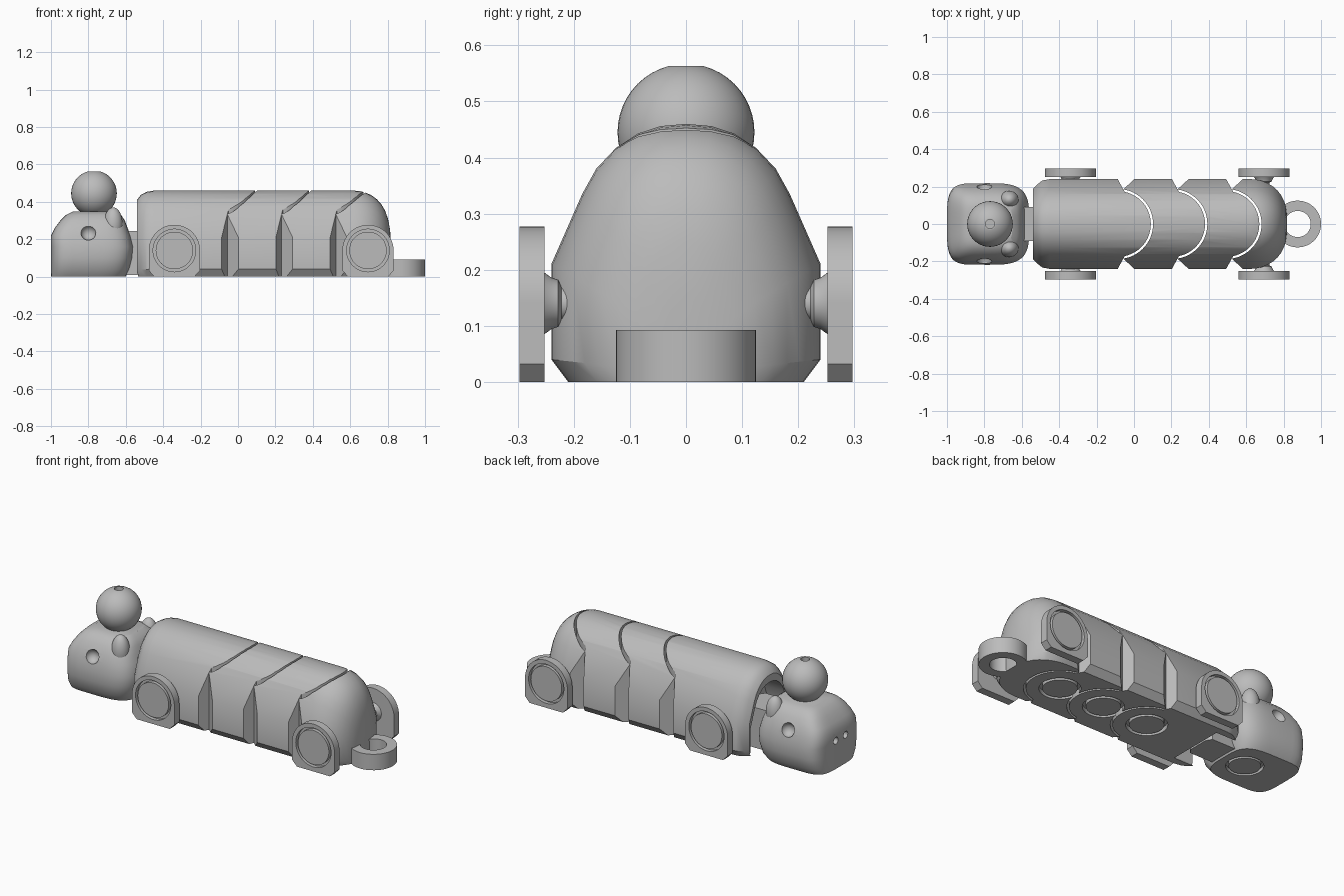
import bpy, bmesh, math
from mathutils import Matrix, Vector

cube = bpy.data.objects.get("Cube")
if cube:
    bpy.data.objects.remove(cube)

grey = bpy.data.materials.new("plain grey")
grey.use_nodes = True
grey.diffuse_color = (0.5, 0.5, 0.5, 1)
grey.node_tree.nodes["Principled BSDF"].inputs["Base Color"].default_value = (0.5, 0.5, 0.5, 1)


def finish(name, bm):
    bmesh.ops.recalc_face_normals(bm, faces=bm.faces)
    mesh = bpy.data.meshes.new(name)
    bm.to_mesh(mesh)
    bm.free()
    mesh.materials.append(grey)
    obj = bpy.data.objects.new(name, mesh)
    bpy.context.collection.objects.link(obj)
    return obj


def loft(name, rings):
    """Skin a list of closed point rings and cap both ends."""
    bm = bmesh.new()
    rows = [[bm.verts.new(p) for p in ring] for ring in rings]
    for a, b in zip(rows, rows[1:]):
        for i in range(len(a)):
            j = (i + 1) % len(a)
            bm.faces.new((a[i], a[j], b[j], b[i]))
    bm.faces.new(rows[0])
    bm.faces.new(rows[-1])
    return finish(name, bm)


def prism(name, outline, z0, z1):
    return loft(name, [[(x, y, z) for x, y in outline] for z in (z0, z1)])


def lathe(name, profile, origin, axis, closed=False, steps=48):
    """Spin (radius, height) points around an axis through the origin."""
    turn = Vector((0, 0, 1)).rotation_difference(Vector(axis)).to_matrix().to_4x4()
    place = Matrix.Translation(origin) @ turn
    rings = []
    for r, h in profile:
        rings.append([place @ Vector((r * math.cos(t), r * math.sin(t), h))
                      for t in (2 * math.pi * i / steps for i in range(steps))])
    if not closed:
        return loft(name, rings)
    bm = bmesh.new()
    rows = [[bm.verts.new(p) for p in ring] for ring in rings]
    for k, a in enumerate(rows):
        b = rows[(k + 1) % len(rows)]
        for i in range(steps):
            j = (i + 1) % steps
            bm.faces.new((a[i], a[j], b[j], b[i]))
    return finish(name, bm)


def tube(name, inner, outer, h0, h1, origin, axis):
    return lathe(name, [(inner, h0), (outer, h0), (outer, h1), (inner, h1)], origin, axis, True)


def ball(name, centre, radii):
    bm = bmesh.new()
    bmesh.ops.create_uvsphere(bm, u_segments=40, v_segments=24, radius=1,
                              matrix=Matrix.Translation(centre) @ Matrix.Diagonal((*radii, 1)))
    return finish(name, bm)


def combine(target, tool, operation="DIFFERENCE"):
    mod = target.modifiers.new("cut", "BOOLEAN")
    mod.operation, mod.solver, mod.object = operation, "EXACT", tool
    bpy.context.view_layer.objects.active = target
    bpy.ops.object.modifier_apply(modifier=mod.name)
    bpy.data.objects.remove(tool)


# Body cross-section, mirrored across the middle
half = [(.21, 0), (.24, .04), (.24, .21), (.185, .335), (.16, .38),
        (.125, .417), (.085, .443), (.045, .456), (0, .46)]
section = half + [(-y, z) for y, z in half[-2::-1]]


def body_ring(x, sy, sz):
    return [(x, y * sy, z * sz) for y, z in section]


def body_hull(name):
    stations = [(-.54, .78, .89), (-.52, .87, .95), (-.49, .97, .985), (-.45, 1, 1), (.62, 1, 1)]
    for i in range(1, 10):
        t = math.radians(i * 9.4)
        stations.append((.62 + .2 * math.sin(t), math.cos(t) ** .75, math.cos(t) ** .45))
    return loft(name, [body_ring(*s) for s in stations])


# Four body segments: the shared hull trimmed by a plan with a hinge curve
PITCH, HINGE = .29, -.085
names = ["front_body", "middle_body_front", "middle_body_rear", "rear_body"]


def arc(cx, radius, y_end):
    a = math.asin(y_end / radius)
    return [(cx + radius * math.cos(a * k / 14), radius * math.sin(a * k / 14))
            for k in range(-14, 15)]


for n, name in enumerate(names):
    hinge = HINGE + PITCH * n
    if n == 0:
        plan = [(-.7, .3), (-.7, -.3)]
    else:
        socket = arc(hinge - PITCH, .187, .185)[::-1]
        side = hinge - PITCH + .087
        plan = [(side + .06, .3), (side, .24)] + socket + [(side, -.24), (side + .06, -.3)]
    if n == 3:
        plan += [(1, -.3), (1, .3)]
    else:
        end = hinge - .035
        plan += [(end, -.3)] + arc(hinge, .175, .1714) + [(end, .3)]
    seg = body_hull(name)
    combine(seg, prism("plan", plan, -.1, .6), "INTERSECT")
    if n == 0:
        # Open pocket that receives the neck
        combine(seg, loft("pocket", [[(x, y * .74, z * .84 - .02) for y, z in section]
                                     for x in (-.6, -.41)]))
    if n < 3:
        combine(seg, tube("pin_groove", .09, .108, -.02, .025, (hinge, 0, 0), (0, 0, 1)))

# Wheels: arched plate with flat chamfered foot, face groove and flared axle
for cx, place in ((-.34, "front"), (.695, "rear")):
    for s, hand in ((1, "left"), (-1, "right")):
        rim = [(cx + .137 * math.cos(math.pi * i / 32), .14 + .137 * math.sin(math.pi * i / 32))
               for i in range(33)]
        rim += [(cx - .137, .032), (cx - .107, 0), (cx + .107, 0), (cx + .137, .032)]
        wheel = loft(f"{place}_{hand}_wheel", [[(x, s * y, z) for x, z in rim] for y in (.252, .297)])
        combine(wheel, tube("face_groove", .1, .114, .275, .32, (cx, 0, .14), (0, s, 0)))
        lathe(f"{place}_{hand}_axle", [(.03, .15), (.03, .222), (.042, .228), (.046, .24), (.056, .254)],
              (cx, 0, .14), (0, s, 0))

# Head: rounded-box plan lofted upward
def head_ring(z, x0, x1, width):
    ring = []
    for i in range(56):
        t = 2 * math.pi * i / 56
        c, d = math.cos(t), math.sin(t)
        power = .36 if c < 0 else .62
        ring.append(((x0 + x1) / 2 + (x1 - x0) / 2 * math.copysign(abs(c) ** power, c),
                     width * math.copysign(abs(d) ** .5, d), z))
    return ring


head = loft("head", [head_ring(*r) for r in (
    (0, -1, -.6, .175), (.04, -1, -.58, .205), (.1, -1, -.565, .217), (.16, -1, -.56, .218),
    (.22, -1, -.575, .205), (.26, -.98, -.59, .19), (.3, -.95, -.605, .168),
    (.33, -.92, -.625, .14), (.347, -.885, -.65, .105))])
for s in (1, -1):
    combine(head, ball("eye_socket", (-.8, s * .205, .235), (.04, .04, .04)))
    combine(head, lathe("nostril", [(.02, -.03), (.02, .03)], (-1, s * .045, .165), (1, 0, 0)))
    ball("left_ear" if s > 0 else "right_ear", (-.667, s * .13, .28), (.05, .048, .09))
combine(head, tube("base_groove", .083, .098, -.02, .02, (-.74, 0, 0), (0, 0, 1)))

# Neck reaching into the body pocket
prism("neck", [(-.64, -.09), (-.45, -.09), (-.43, -.06), (-.43, .06), (-.45, .09), (-.64, .09)], .01, .245)

# Ball resting on the head, with a small hole in its flattened top
top_ball = ball("head_ball", (-.77, 0, .445), (.122, .122, .122))
combine(top_ball, lathe("flat_top", [(.1, .563), (.1, .7)], (-.77, 0, 0), (0, 0, 1)))
combine(top_ball, lathe("top_hole", [(.024, .51), (.024, .6)], (-.77, 0, 0), (0, 0, 1)))

# Ring at the tail
tube("tail_ring", .07, .125, 0, .093, (.875, 0, 0), (0, 0, 1))

for obj in bpy.context.scene.objects:
    if obj.type == "MESH":
        bpy.ops.object.select_all(action="DESELECT")
        obj.select_set(True)
        bpy.context.view_layer.objects.active = obj
        bpy.ops.object.shade_smooth_by_angle(angle=math.radians(28))
